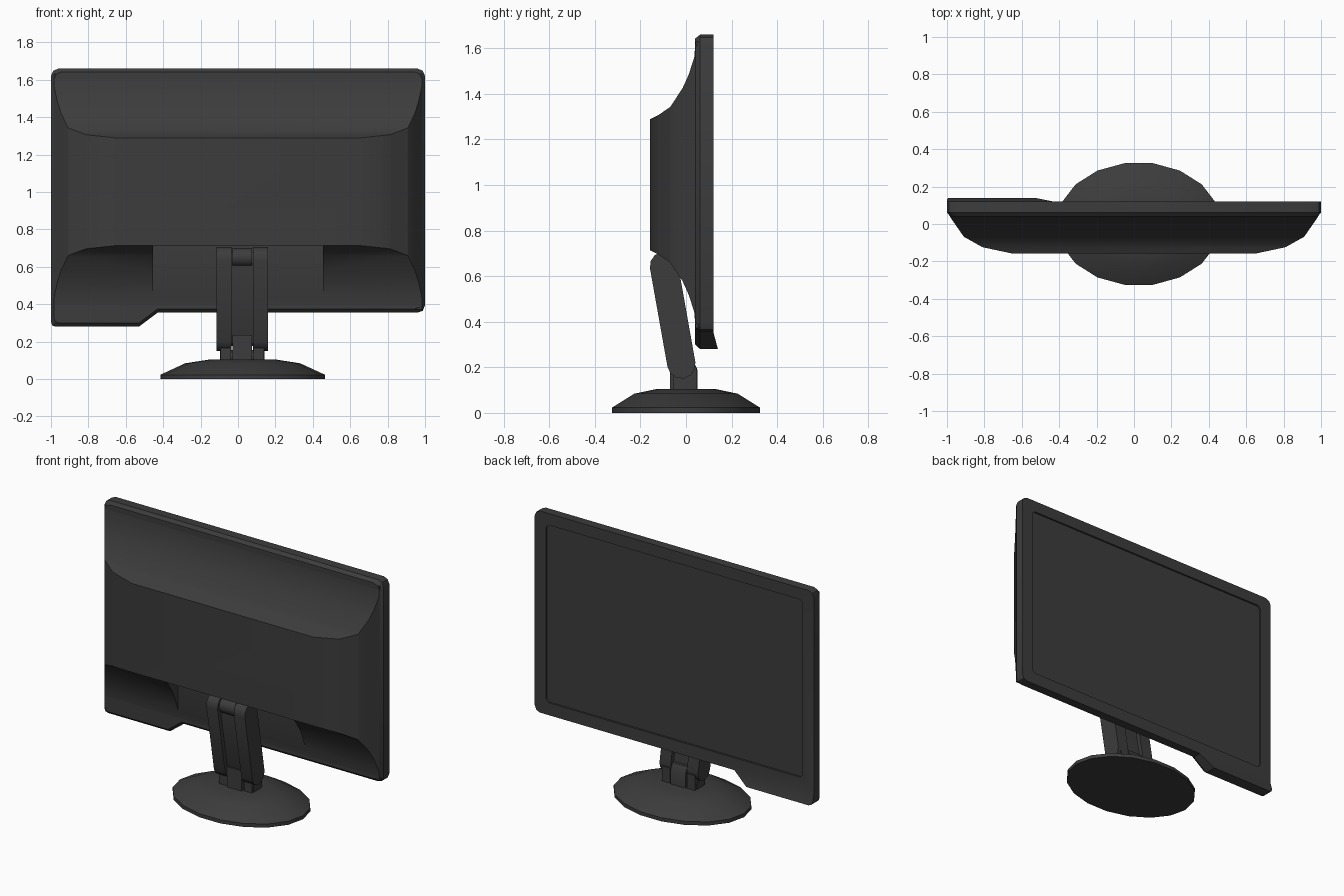
import bpy, bmesh, math

if "Cube" in bpy.data.objects:
    bpy.data.objects.remove(bpy.data.objects["Cube"])

dark = bpy.data.materials.new("dark_plastic")
dark.diffuse_color = (0.045, 0.045, 0.045, 1)
dark.use_nodes = True
dark.node_tree.nodes["Principled BSDF"].inputs["Base Color"].default_value = dark.diffuse_color


def loft(name, rings, caps=None):
    """Skin equal-length rings of 3D points; caps lists index loops for the last ring."""
    bm = bmesh.new()
    vs = [[bm.verts.new(p) for p in r] for r in rings]
    n = len(vs[0])
    for a, b in zip(vs, vs[1:]):
        for i in range(n):
            j = (i + 1) % n
            bm.faces.new((a[i], a[j], b[j], b[i]))
    bm.faces.new(vs[0][::-1])
    for loop in caps or [range(n)]:
        bm.faces.new([vs[-1][i] for i in loop])
    bmesh.ops.recalc_face_normals(bm, faces=bm.faces)
    me = bpy.data.meshes.new(name)
    bm.to_mesh(me)
    bm.free()
    me.materials.append(dark)
    ob = bpy.data.objects.new(name, me)
    bpy.context.collection.objects.link(ob)
    return ob


def prism(name, pts, axis, lo, hi):
    """Extrude a 2D profile along axis 0, 1 or 2."""
    def at(p, h):
        q = list(p)
        q.insert(axis, h)
        return q
    return loft(name, [[at(p, h) for p in pts] for h in (lo, hi)])


def rect(a0, a1, b0, b1):
    return [(a0, b0), (a1, b0), (a1, b1), (a0, b1)]


def capsule(c0, c1, r, n=6):
    """Outline of a round-ended bar between two (y, z) centres."""
    ang = math.atan2(c1[1] - c0[1], c1[0] - c0[0])
    pts = []
    for c, start in ((c1, ang - math.pi / 2), (c0, ang + math.pi / 2)):
        for i in range(n + 1):
            t = start + math.pi * i / n
            pts.append((c[0] + r * math.cos(t), c[1] + r * math.sin(t)))
    return pts


def circle(c, r, n=16):
    return [(c[0] + r * math.cos(2 * math.pi * i / n),
             c[1] + r * math.sin(2 * math.pi * i / n)) for i in range(n)]


def boolean(ob, tool, op):
    bpy.context.view_layer.objects.active = ob
    m = ob.modifiers.new("cut", 'BOOLEAN')
    m.operation, m.object, m.solver = op, tool, 'EXACT'
    bpy.ops.object.modifier_apply(modifier=m.name)
    bpy.data.objects.remove(tool)


# Screen frame: rounded outline with a chin under one corner that flares out
c = 0.04
outline = [(-1, 0.355), (-1, 0.305), (-0.993, 0.287), (-0.975, 0.28), (-0.53, 0.28),
           (-0.43, 0.355), (1 - c, 0.355), (0.988, 0.365), (1, 0.355 + c),
           (1, 1.66 - c), (0.988, 1.648), (1 - c, 1.66),
           (c - 1, 1.66), (-0.988, 1.648), (-1, 1.66 - c)]


def back_inset(p):
    x, z = p
    if abs(x) > 0.9:
        x -= math.copysign(0.017, x)
    if z > 1.6:
        z -= 0.017
    elif z < 0.37:
        z += 0.02
    return (x, 0.04, z)


frame = loft("screen_frame", [
    [back_inset(p) for p in outline],
    [(x, 0.062, z) for x, z in outline],
    [(x, 0.12 + 0.02 * max(0, 0.355 - z) / 0.075, z) for x, z in outline]],
    caps=[[0] + list(range(5, 15)), range(6)])

# Shallow display recess
e = 0.02
x1, z0, z1 = 0.92, 0.435, 1.585
display = [(-x1 + e, z0), (x1 - e, z0), (x1, z0 + e), (x1, z1 - e),
           (x1 - e, z1), (-x1 + e, z1), (-x1, z1 - e), (-x1, z0 + e)]
boolean(frame, prism("display_cutter", display, 1, 0.108, 0.2), 'DIFFERENCE')

# Rear housing: side profile intersected with plan profile
top = [(0.08, 1.63), (0.042, 1.63), (0.036, 1.56), (0.012, 1.485), (-0.015, 1.425),
       (-0.07, 1.342), (-0.12, 1.308), (-0.16, 1.288)]
side = top + [(y, 2.003 - z) for y, z in reversed(top)]
half = [(0.985, 0.08), (0.985, 0.04), (0.91, -0.068), (0.81, -0.124), (0.65, -0.158)]
plan = half + [(-x, y) for x, y in reversed(half)]
housing = prism("rear_housing", side, 0, -1.2, 1.2)
boolean(housing, prism("plan_tool", plan, 2, 0.2, 1.8), 'INTERSECT')

# Recess in the housing for the stand
boolean(housing, prism("stand_cutter", rect(-0.455, 0.455, -0.3, 0.035), 2, 0.2, 0.715),
        'DIFFERENCE')

# Stand arm: two rails, a recessed web and hinges, centred slightly off x = 0
cx = 0.0225
low, high = (-0.02, 0.212), (-0.097, 0.645)
parts = [frame, housing]
for s, label in ((-1, "left"), (1, "right")):
    a, b = sorted((cx + s * 0.058, cx + s * 0.138))
    parts.append(prism(label + "_arm_rail", capsule(low, high, 0.062), 0, a, b))
    a, b = sorted((cx + s * 0.06, cx + s * 0.117))
    parts.append(prism(label + "_foot_lug", rect(-0.057, 0.045, 0.09, 0.2), 0, a, b))
parts += [
    prism("arm_web", capsule(low, high, 0.035), 0, cx - 0.06, cx + 0.06),
    prism("top_hinge_barrel", circle((-0.1, 0.65), 0.05), 0, cx - 0.053, cx + 0.053),
    prism("hinge_mount", rect(-0.1, 0.05, 0.615, 0.685), 0, cx - 0.05, cx + 0.05),
    prism("centre_lug", [(-0.07, 0.09), (0.05, 0.09), (0.05, 0.19), (0.03, 0.235), (-0.07, 0.235)],
          0, cx - 0.053, cx + 0.053),
    prism("foot_axle", circle((-0.01, 0.12), 0.035), 0, cx - 0.12, cx + 0.12)]

# Oval base: 18-sided stepped dome
base_rings = [(1, 0), (1, 0.023), (0.7, 0.084), (0.41, 0.104)]
parts.append(loft("base", [
    [(0.025 + 0.44 * r * math.cos(math.radians(20 * i)),
      0.33 * r * math.sin(math.radians(20 * i)), z) for i in range(18)]
    for r, z in base_rings]))

# Smooth curved surfaces, keep hard edges
bpy.ops.object.select_all(action='DESELECT')
for ob in parts:
    ob.select_set(True)
bpy.context.view_layer.objects.active = parts[0]
bpy.ops.object.shade_smooth_by_angle(angle=math.radians(31))
